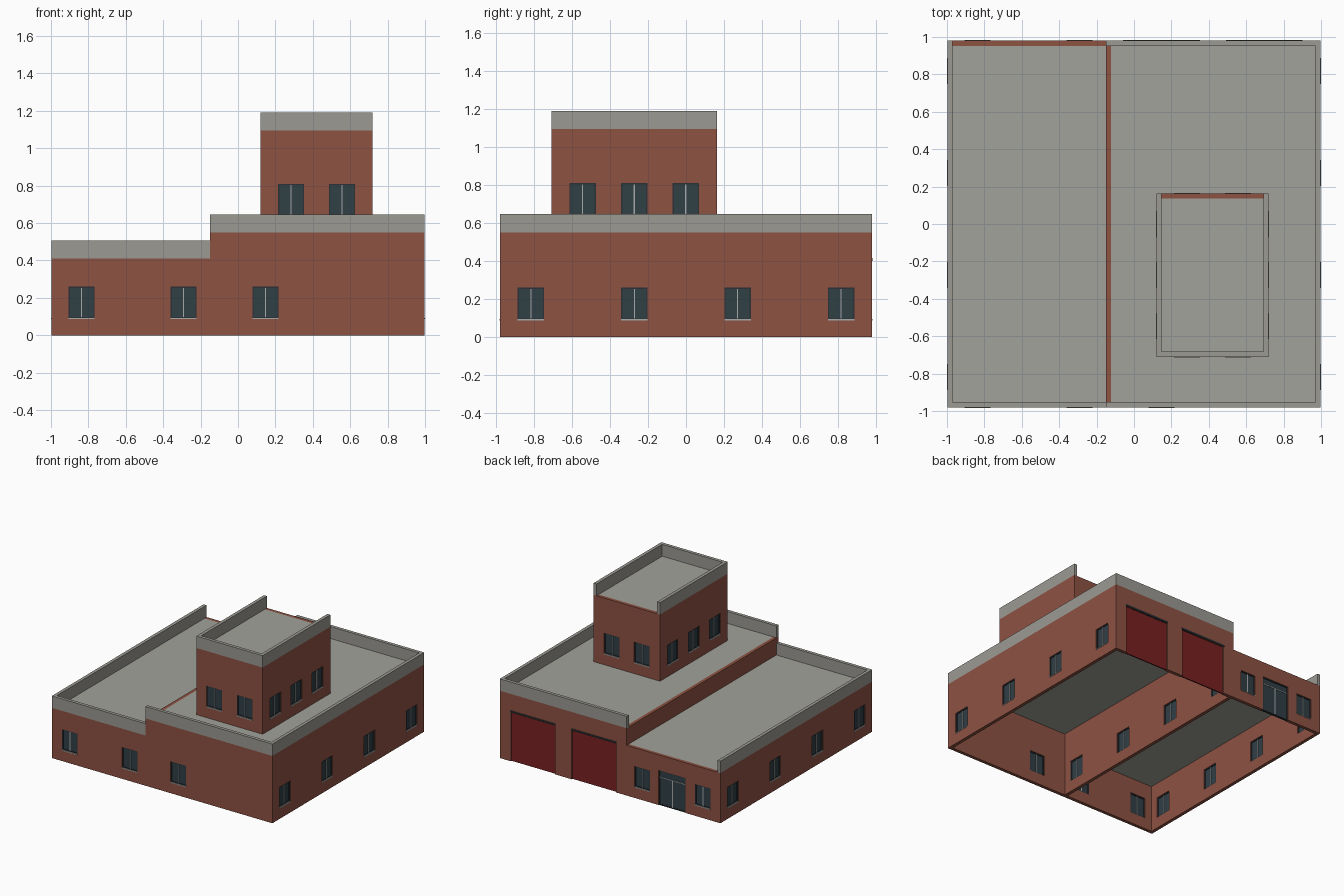
import bpy, bmesh
from math import radians
from mathutils import Matrix, Vector

if "Cube" in bpy.data.objects:
    bpy.data.objects.remove(bpy.data.objects["Cube"])

T = 0.027                       # wall thickness
HX, HY = 0.997, 0.98            # half size of the building
STEP = -0.15                    # line between low and high wing
LOW, HIGH, TOP = 0.41, 0.55, 1.095   # roof levels
PAR = 0.097                     # parapet height
WW, WZ0, WZ1 = 0.14, 0.09, 0.26      # window width, sill and head


def material(name, *rgb):
    m = bpy.data.materials.new(name)
    m.diffuse_color = (*rgb, 1)
    m.use_nodes = True
    m.node_tree.nodes["Principled BSDF"].inputs["Base Color"].default_value = m.diffuse_color
    return m


brick = material("brick", 0.27, 0.085, 0.055)
concrete = material("concrete", 0.33, 0.32, 0.29)
roofing = material("roofing", 0.36, 0.36, 0.33)
glass = material("glass", 0.03, 0.05, 0.06)
dark = material("dark_metal", 0.025, 0.03, 0.035)
light = material("light_metal", 0.4, 0.41, 0.41)
red = material("red_paint", 0.19, 0.015, 0.015)

parts = {}


def box(part, mat, lo, hi, frame=Matrix()):
    """Add a box between two corners to the named part."""
    bm = parts.setdefault(part, (bmesh.new(), mat))[0]
    lo, hi = Vector(lo), Vector(hi)
    m = frame @ Matrix.Translation((lo + hi) / 2) @ Matrix.Diagonal((*(hi - lo), 1))
    bmesh.ops.create_cube(bm, size=1, matrix=m)


def make_object(name, bm, mat):
    me = bpy.data.meshes.new(name)
    bm.to_mesh(me)
    bm.free()
    me.materials.append(mat)
    ob = bpy.data.objects.new(name, me)
    bpy.context.collection.objects.link(ob)
    return ob


def wall_frame(cx, cy, z, angle, half):
    """Frame whose -y side is the outer wall face."""
    return (Matrix.Translation((cx, cy, z)) @ Matrix.Rotation(radians(angle), 4, 'Z')
            @ Matrix.Translation((0, -half, 0)))


def wall(name, frame, u0, u1, h, holes):
    """Brick panel with rectangular holes (u0, u1, z0, z1)."""
    us = sorted({u0, u1} | {v for o in holes for v in o[:2]})
    zs = sorted({0, h} | {v for o in holes for v in o[2:]})
    bm = bmesh.new()
    for a, b in zip(us, us[1:]):
        for c, d in zip(zs, zs[1:]):
            u, z = (a + b) / 2, (c + d) / 2
            if any(o[0] < u < o[1] and o[2] < z < o[3] for o in holes):
                continue
            bm.faces.new([bm.verts.new(p) for p in ((a, 0, c), (b, 0, c), (b, 0, d), (a, 0, d))])
    bmesh.ops.remove_doubles(bm, verts=bm.verts, dist=1e-5)
    ob = make_object(name, bm, brick)
    ob.matrix_world = frame
    mod = ob.modifiers.new("thickness", 'SOLIDIFY')
    mod.thickness, mod.offset = T, -1


def surround(part, frame, a, b, z0, z1, w=0.007):
    """Dark frame round an opening."""
    for lo, hi in (((a, z0), (a + w, z1)), ((b - w, z0), (b, z1)),
                   ((a + w, z1 - w), (b - w, z1)), ((a + w, z0), (b - w, z0 + w))):
        box(part, dark, (lo[0], 0.004, lo[1]), (hi[0], 0.023, hi[1]), frame)


def window(frame, u):
    a, b = u - WW / 2, u + WW / 2
    box("window_glass", glass, (a, 0.01, WZ0), (b, 0.017, WZ1), frame)
    surround("window_frames", frame, a, b, WZ0, WZ1)
    box("window_mullions", light, (u - 0.003, 0.005, WZ0), (u + 0.003, 0.022, WZ1), frame)
    box("window_sills", light, (a, -0.003, WZ0 - 0.004), (b, 0.01, WZ0 + 0.003), frame)
    return (a, b, WZ0, WZ1)


def garage_door(frame, u):
    a, b = u - 0.2, u + 0.2
    box("garage_doors", red, (a, 0.01, 0), (b, 0.02, 0.4), frame)
    box("garage_lintels", dark, (a - 0.005, -0.003, 0.4), (b + 0.005, 0.01, 0.415), frame)
    return (a, b, 0, 0.4)


def entrance(frame, u):
    a, b, h = u - 0.122, u + 0.122, 0.285
    box("entrance_glass", glass, (a, 0.01, 0), (b, 0.017, h), frame)
    surround("entrance_frame", frame, a, b, 0, h)
    box("entrance_bars", light, (u - 0.003, 0.005, 0), (u + 0.003, 0.022, 0.225), frame)
    box("entrance_bars", light, (a, 0.005, 0.225), (b, 0.022, 0.231), frame)
    return (a, b, 0, h)


# Main walls
side_u = (-0.818, -0.272, 0.272, 0.818)
f = wall_frame(0, 0, 0, 0, HY)
wall("front_wall", f, -HX, HX, HIGH,
     [window(f, u) for u in (-0.836, -0.291, 0.147)] + [(-HX, STEP, LOW, HIGH)])
f = wall_frame(0, 0, 0, 180, HY)
wall("back_wall", f, -HX, HX, HIGH,
     [window(f, u) for u in (0.836, 0.291)] + [entrance(f, 0.56)]
     + [garage_door(f, u) for u in (-0.697, -0.147)] + [(-STEP, HX, LOW, HIGH)])
for name, angle, half, h in (("right_wall", 90, HX, HIGH), ("left_wall", 270, HX, LOW),
                             ("dividing_wall", 270, -STEP, HIGH)):
    f = wall_frame(0, 0, 0, angle, half)
    wall(name, f, -HY + T, HY - T, h, [window(f, u) for u in side_u])

# Tower walls
CX, CY, TX, TY = 0.42, -0.273, 0.3, 0.437
for name, angle, half, span, us in (
        ("tower_front", 0, TY, TX, (-0.136, 0.136)),
        ("tower_back", 180, TY, TX, (-0.136, 0.136)),
        ("tower_right", 90, TX, TY - T, (-0.272, 0, 0.272)),
        ("tower_left", 270, TX, TY - T, (-0.272, 0, 0.272))):
    f = wall_frame(CX, CY, HIGH, angle, half)
    wall(name, f, -span, span, TOP - HIGH, [window(f, u) for u in us])

# Roof slabs
box("low_roof", roofing, (-HX + T, -HY + T, LOW - 0.025), (STEP, HY - T, LOW))
box("high_roof", roofing, (STEP + T, -HY + T, HIGH - 0.025), (HX - T, HY - T, HIGH))
x0, x1, y0, y1 = CX - TX, CX + TX, CY - TY, CY + TY
box("tower_roof", roofing, (x0 + T, y0 + T, TOP - 0.025), (x1 - T, y1 - T, TOP))


def parapet(part, xa, xb, ya, yb, z):
    box(part, concrete, (xa, ya, z), (xb, yb, z + PAR))


# Parapets, each roof open on one side
parapet("low_parapet", -HX, STEP, -HY, -HY + T, LOW)
parapet("low_parapet", -HX, -HX + T, -HY + T, HY, LOW)
parapet("high_parapet", STEP, HX, -HY, -HY + T, HIGH)
parapet("high_parapet", STEP, HX, HY - T, HY, HIGH)
parapet("high_parapet", HX - T, HX, -HY + T, HY - T, HIGH)
parapet("tower_parapet", x0, x1, y0, y0 + T, TOP)
parapet("tower_parapet", x0, x0 + T, y0 + T, y1, TOP)
parapet("tower_parapet", x1 - T, x1, y0 + T, y1, TOP)

for name, (bm, mat) in parts.items():
    make_object(name, bm, mat)
